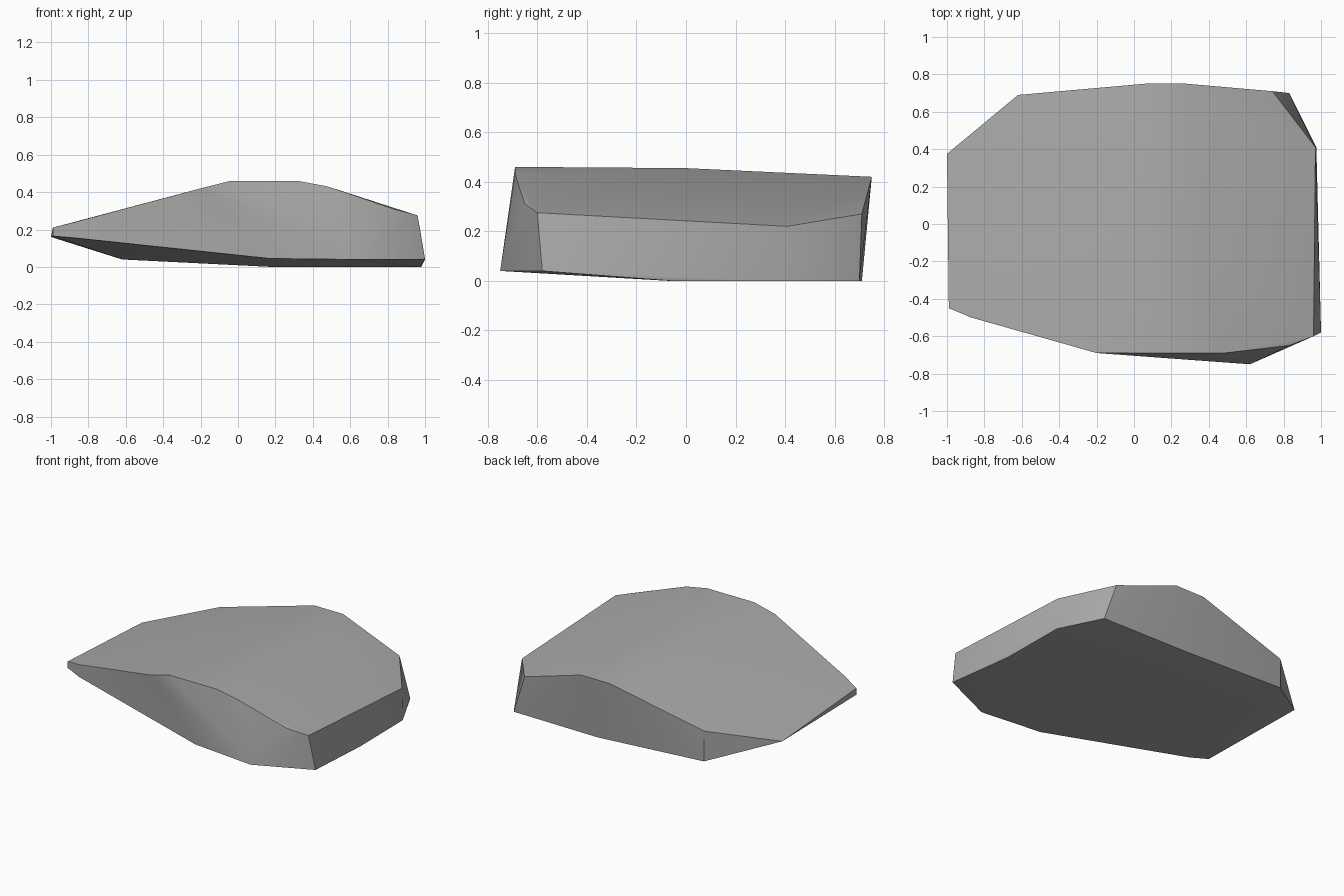
import bpy
import bmesh

default_cube = bpy.data.objects.get("Cube")
if default_cube:
    bpy.data.objects.remove(default_cube, do_unlink=True)


def make_material(name, colour):
    """Create a plain flat material shown in viewport and render."""
    material = bpy.data.materials.new(name)
    material.use_nodes = True
    material.diffuse_color = (*colour, 1)
    shader = material.node_tree.nodes["Principled BSDF"]
    shader.inputs["Base Color"].default_value = (*colour, 1)
    shader.inputs["Roughness"].default_value = 0.9
    return material


def make_hull(name, outlines, material, sharp_angle):
    """Wrap a convex, smooth-shaded stone around several corner outlines."""
    mesh = bpy.data.meshes.new(name)
    stone = bpy.data.objects.new(name, mesh)
    bpy.context.collection.objects.link(stone)

    bm = bmesh.new()
    for outline in outlines:
        for corner in outline:
            bm.verts.new(corner)
    hull = bmesh.ops.convex_hull(bm, input=bm.verts[:])
    leftovers = set(hull["geom_interior"]) | set(hull["geom_unused"])
    loose = [item for item in leftovers if isinstance(item, bmesh.types.BMVert)]
    bmesh.ops.delete(bm, geom=loose, context="VERTS")
    bmesh.ops.recalc_face_normals(bm, faces=bm.faces[:])
    bm.to_mesh(mesh)
    bm.free()

    mesh.materials.append(material)
    bpy.ops.object.select_all(action="DESELECT")
    stone.select_set(True)
    bpy.context.view_layer.objects.active = stone
    bpy.ops.object.shade_smooth_by_angle(angle=sharp_angle)
    return stone


# Rim around the sloping upper face, front first
upper_rim = [
    (-.99, -.45, .21), (-.87, -.5, .24), (-.2, -.69, .42),
    (-.04, -.69, .46), (.32, -.69, .46), (.48, -.69, .43),
    (.83, -.65, .31), (.96, -.6, .275), (.97, .41, .22),
    (.74, .71, .27), (.28, .75, .42), (.06, .75, .42),
    (-.62, .69, .25), (-1, .375, .16),
]

# Broad crown along the ridge
crown = [(-.03, 0, .455), (.31, 0, .455)]

# Rim around the underside, rising towards the thin side
lower_rim = [
    (-.99, -.45, .165), (-.87, -.5, .155), (.17, -.71, .045),
    (.62, -.75, .04), (1, -.58, .04), (.98, -.06, 0),
    (.975, .41, 0), (.83, .7, 0), (.18, .71, 0),
    (-.62, .69, .04), (.18, -.07, 0),
]

stone_grey = make_material("stone grey", (.4, .4, .4))
make_hull("rock", [upper_rim, crown, lower_rim], stone_grey, sharp_angle=.55)
